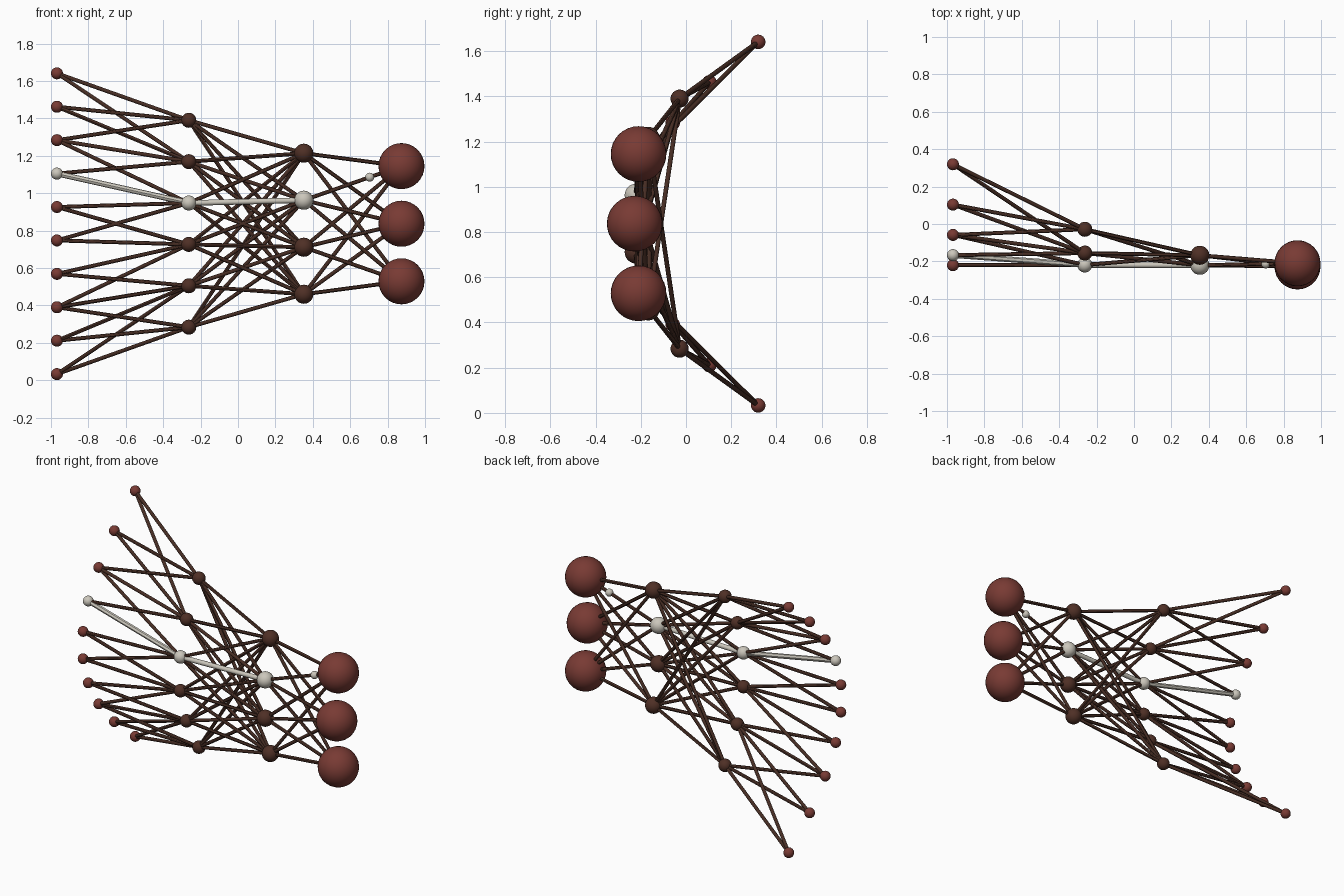
import bpy
from mathutils import Vector

if "Cube" in bpy.data.objects:
    bpy.data.objects.remove(bpy.data.objects["Cube"])


def material(name, rgb):
    m = bpy.data.materials.new(name)
    m.diffuse_color = (*rgb, 1)
    m.use_nodes = True
    m.node_tree.nodes["Principled BSDF"].inputs["Base Color"].default_value = m.diffuse_color
    return m


RED = material("red brown", (0.19, 0.043, 0.034))
BROWN = material("dark brown", (0.078, 0.029, 0.019))
LINK = material("link brown", (0.062, 0.026, 0.017))
PALE = material("pale grey", (0.60, 0.57, 0.50))

CENTRE_Z, BASE_Y = 0.837, -0.227
# Layers: x, node count, half height, curve strength, node radius, material
LAYERS = [
    (-0.968, 10, 0.804, 0.845, 0.032, RED),
    (-0.263, 6, 0.553, 0.65, 0.040, BROWN),
    (0.352, 4, 0.377, 0.42, 0.051, BROWN),
    (0.874, 3, 0.308, 0.18, 0.123, RED),
]
PATH = [3, 2, 1]  # highlighted node in each of the first layers, from the top


def finish(name, mat):
    ob = bpy.context.object
    ob.name = name
    ob.data.materials.append(mat)
    bpy.ops.object.shade_smooth_by_angle()
    return ob


def ball(name, pos, radius, mat):
    bpy.ops.mesh.primitive_uv_sphere_add(segments=32, ring_count=16, radius=radius, location=pos)
    return finish(name, mat)


def rod(name, a, b, radius, mat):
    d = b - a
    bpy.ops.mesh.primitive_cylinder_add(vertices=12, radius=radius, depth=d.length, location=(a + b) / 2)
    bpy.context.object.rotation_euler = d.to_track_quat('Z', 'Y').to_euler()
    return finish(name, mat)


# Nodes, on columns that curve back towards top and bottom
nodes = []
for li, (x, n, half, curve, r, mat) in enumerate(LAYERS):
    column = []
    for i in range(n):
        t = half * (1 - 2 * i / (n - 1))
        p = Vector((x, BASE_Y + curve * t * t, CENTRE_Z + t))
        lit = li < len(PATH) and PATH[li] == i
        ball(f"node_layer{li + 1}_{i + 1}", p, r, PALE if lit else mat)
        column.append(p)
    nodes.append(column)

# Links: neighbours only in the first gap, every pair in the others
for li in range(3):
    left, right = nodes[li], nodes[li + 1]
    for i, a in enumerate(left):
        for j, b in enumerate(right):
            if li == 0 and abs(i * 5 / 9 - j) > 1.12:
                continue
            lit = li < 2 and PATH[li] == i and PATH[li + 1] == j
            rod(f"link_{li + 1}_{i + 1}_{j + 1}", a, b,
                0.015 if lit else 0.0105, PALE if lit else LINK)

# Small pulse bead travelling along the last link of the highlighted path
ball("pulse_bead", nodes[2][1].lerp(nodes[3][0], 0.675), 0.024, PALE)
